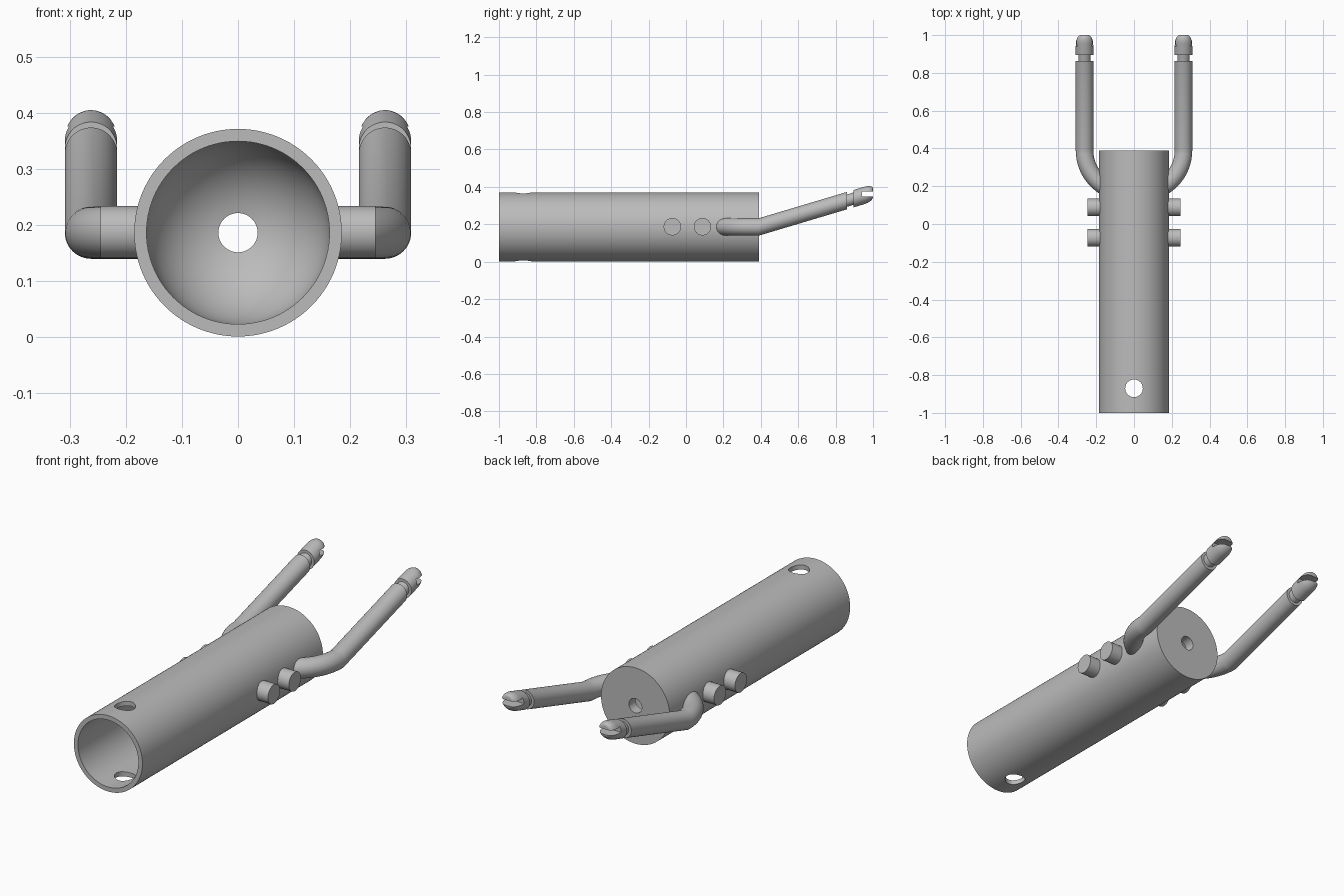
import bpy, bmesh
from math import sin, cos, pi
from mathutils import Vector

if "Cube" in bpy.data.objects:
    bpy.data.objects.remove(bpy.data.objects["Cube"], do_unlink=True)

grey = bpy.data.materials.new("plain_grey")
grey.use_nodes = True
colour = (0.5, 0.5, 0.5, 1)
grey.diffuse_color = colour
grey.node_tree.nodes["Principled BSDF"].inputs["Base Color"].default_value = colour

X, Y, Z = Vector((1, 0, 0)), Vector((0, 1, 0)), Vector((0, 0, 1))
AXIS = 0.186      # height of the tube axis
BODY_R = 0.185
BACK = 0.39       # closed end of the tube
ROD = 0.0465      # arm and pin radius
SLOPE = 0.2985    # rise of the arms


def loft(name, rings, sides=48, closed=False, flip=1):
    """Skin circles given as (centre, side direction, up direction, radius)."""
    bm = bmesh.new()
    loops = []
    for c, u, v, r in rings:
        loop = []
        for i in range(sides):
            p = c + r * (cos(2 * pi * i / sides) * u + sin(2 * pi * i / sides) * v)
            loop.append(bm.verts.new((p.x * flip, p.y, p.z)))
        loops.append(loop)
    pairs = list(zip(loops, loops[1:]))
    if closed:
        pairs.append((loops[-1], loops[0]))
    else:
        bm.faces.new(loops[0])
        bm.faces.new(loops[-1])
    for a, b in pairs:
        for i in range(sides):
            j = (i + 1) % sides
            bm.faces.new((a[i], a[j], b[j], b[i]))
    bmesh.ops.recalc_face_normals(bm, faces=bm.faces)
    mesh = bpy.data.meshes.new(name)
    bm.to_mesh(mesh)
    bm.free()
    mesh.materials.append(grey)
    ob = bpy.data.objects.new(name, mesh)
    bpy.context.collection.objects.link(ob)
    return ob


def activate(ob):
    bpy.ops.object.select_all(action='DESELECT')
    ob.select_set(True)
    bpy.context.view_layer.objects.active = ob


def cut(ob, cutter):
    cutter.hide_render = True
    mod = ob.modifiers.new("cut", 'BOOLEAN')
    mod.operation = 'DIFFERENCE'
    mod.solver = 'EXACT'
    mod.object = cutter
    activate(ob)
    bpy.ops.object.modifier_apply(modifier=mod.name)
    bpy.data.objects.remove(cutter, do_unlink=True)


def finish(ob):
    activate(ob)
    bpy.ops.object.shade_smooth_by_angle(angle=0.55)


def on_axis(y, r):
    return (Vector((0, y, AXIS)), X, Z, r)


# Tube: open at the front, domed cavity, small hole through the back wall
inner, hole, dome_y = 0.163, 0.035, 0.18
profile = [(-1, BODY_R), (BACK, BODY_R), (BACK, hole)]
steps = 14
first = 0.216     # dome angle at which the small hole begins
for i in range(steps + 1):
    a = first + (pi / 2 - first) * i / steps
    profile.append((dome_y + inner * cos(a), inner * sin(a)))
profile.append((-1, inner))
body = loft("tube_body", [on_axis(y, r) for y, r in profile], 96, closed=True)

# Vertical cross hole near the open end
drill = loft("hole_cutter", [(Vector((0, -0.87, z)), X, Y, ROD) for z in (-0.2, 0.6)])
cut(body, drill)
finish(body)

for side, s in (("left", 1), ("right", -1)):
    # Two pins on each flank
    for label, y in (("front", -0.073), ("back", 0.088)):
        pin = loft(f"{side}_{label}_pin",
                   [(Vector((x, y, AXIS + 0.001)), Y, Z, ROD) for x in (0.176, 0.245)], flip=s)
        finish(pin)

    # Arm: curved root, rising rod, groove and rounded tip
    rings = []
    bend = 0.225
    for i in range(13):
        a = -1.15 * (1 - i / 12)
        out = Vector((cos(a), sin(a), 0))
        rings.append((Vector((0.262 - bend, BACK, AXIS)) + bend * out, out, Z, ROD))
    rod = [(0.862, ROD), (0.862, 0.033), (0.895, 0.033), (0.895, ROD)]
    for i in range(9):
        t = pi / 2 * i / 8
        rod.append((0.955 + 0.045 * sin(t), 0.022 + 0.0245 * cos(t)))
    for y, r in rod:
        rings.append((Vector((0.262, y, AXIS + SLOPE * (y - BACK))), X, Z, r))
    arm = loft(f"{side}_arm", rings, flip=s)

    # Trim the root flush inside the tube wall
    cut(arm, loft("root_cutter", [on_axis(y, 0.172) for y in (-0.2, 0.388)], 96))

    # Slot across the tip
    bpy.ops.mesh.primitive_cube_add(size=1, location=(0.262 * s, 0.99, 0.362))
    slot = bpy.context.object
    slot.name = "slot_cutter"
    slot.scale = (0.2, 0.1, 0.026)
    cut(arm, slot)
    finish(arm)
